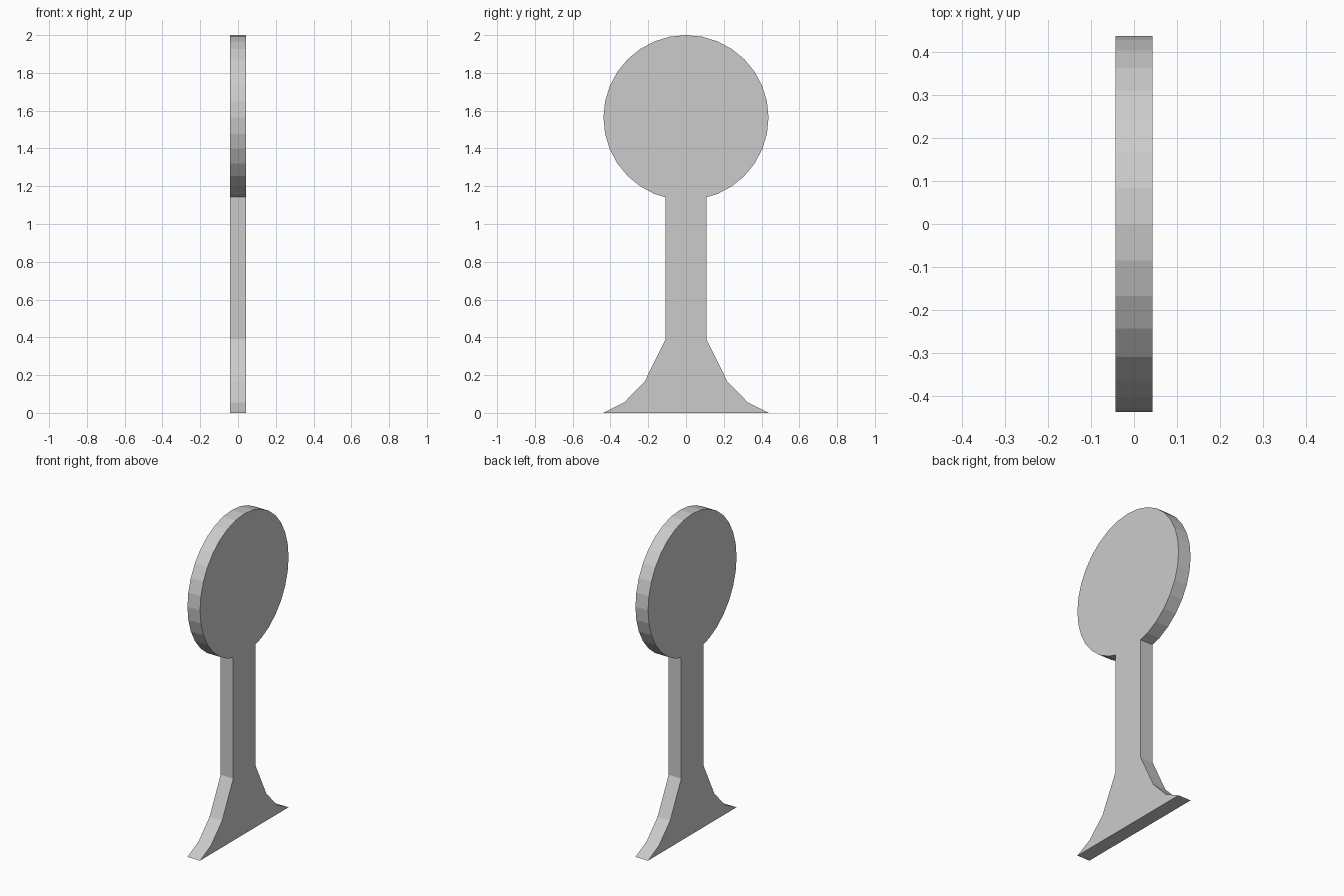
import bpy, bmesh, math

if "Cube" in bpy.data.objects:
    bpy.data.objects.remove(bpy.data.objects["Cube"])

R = 0.437         # disc radius, also half width of the foot
CZ = 2.0 - R      # disc centre height
HALF_T = 0.0435   # half thickness
SEG = 32          # disc sides

# Right half of the flared foot and stem, bottom to top
half = [(R, 0.0), (R * 0.75, 0.055), (R * 0.5, 0.167), (R * 0.25, 0.388), (R * 0.25, 1.142)]

# Right half of the disc, from the stem joint up to just before the top vertex
for i in range(2, SEG // 2):
    a = 2 * math.pi * i / SEG
    half.append((R * math.sin(a), CZ - R * math.cos(a)))

# Full outline: right half, top point, mirrored left half
outline = half + [(0.0, 2.0)] + [(-y, z) for y, z in reversed(half)]

# Flat signpost plate: outline extruded along x
bm = bmesh.new()
face = bm.faces.new([bm.verts.new((-HALF_T, y, z)) for y, z in outline])
ext = bmesh.ops.extrude_face_region(bm, geom=[face], use_keep_orig=True)
new_verts = [g for g in ext["geom"] if isinstance(g, bmesh.types.BMVert)]
bmesh.ops.translate(bm, vec=(2 * HALF_T, 0, 0), verts=new_verts)
bmesh.ops.recalc_face_normals(bm, faces=bm.faces)

mesh = bpy.data.meshes.new("disc_signpost")
bm.to_mesh(mesh)
bm.free()
bpy.context.collection.objects.link(bpy.data.objects.new("disc_signpost", mesh))
